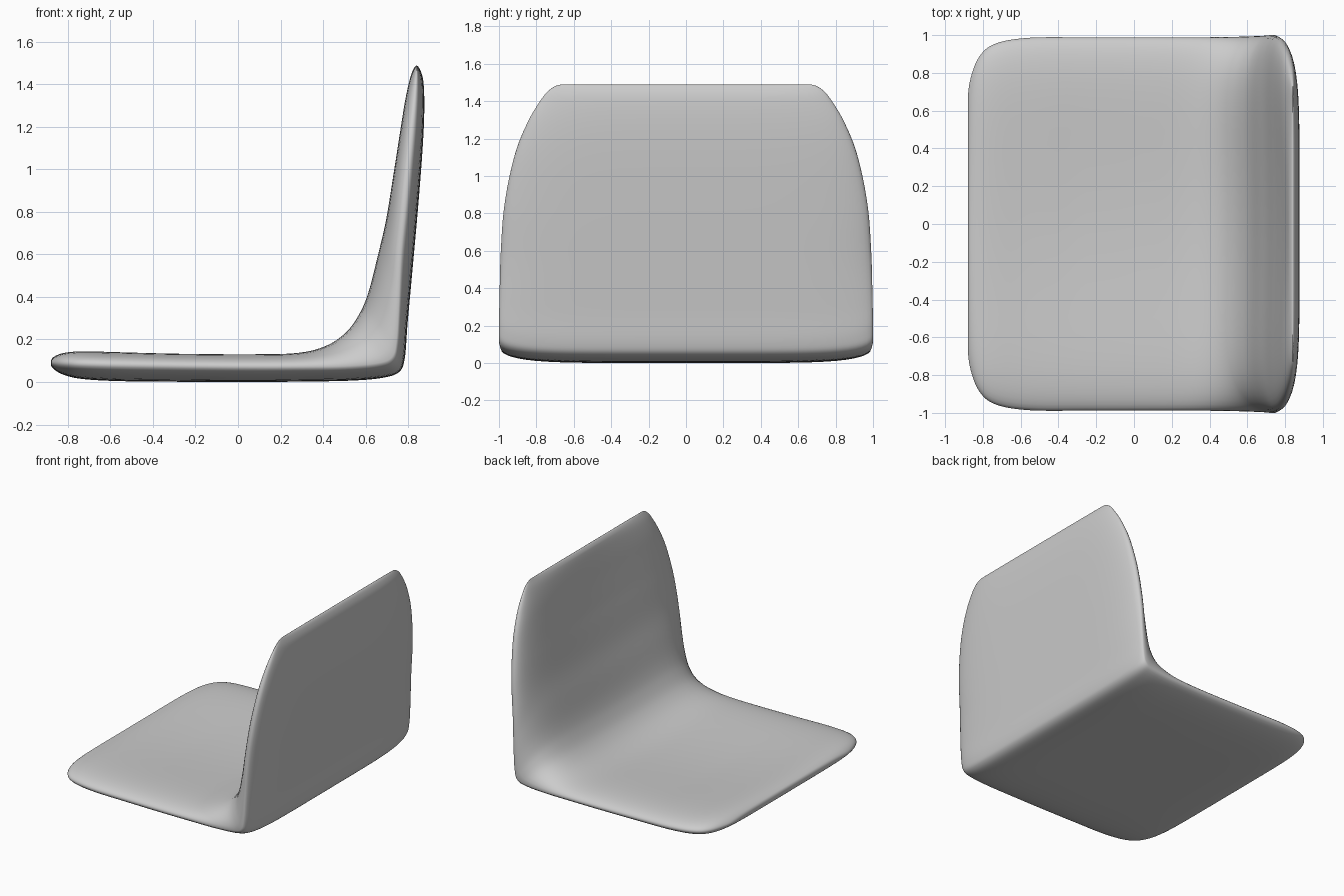
import bpy, bmesh, math

if "Cube" in bpy.data.objects:
    bpy.data.objects.remove(bpy.data.objects["Cube"])

# Stations along the shell: outer x,z, edge x,z, inner x,z, half width
seat = [
    (-.88, .09, -.88, .09, -.88, .09, .62),
    (-.869, .063, -.869, .09, -.869, .117, .755),
    (-.82, .034, -.82, .088, -.82, .141, .885),
    (-.73, .014, -.73, .085, -.73, .152, .956),
    (-.55, .004, -.55, .08, -.55, .15, .986),
    (-.25, .001, -.25, .075, -.25, .144, .988),
    (.05, 0, .05, .072, .05, .142, .988),
    (.30, .002, .30, .072, .27, .148, .988),
    (.52, .006, .50, .075, .40, .180, .99),
    (.67, .018, .66, .09, .495, .245, .995),
]
backrest = [
    (.755, .045, .725, .12, .56, .335, 1.0),
    (.784, .11, .745, .20, .605, .44, 1.0),
    (.797, .27, .755, .36, .65, .61, .997),
    (.818, .50, .765, .60, .69, .78, .99),
    (.845, .80, .79, .85, .725, 1.0, .97),
    (.867, 1.08, .815, 1.1, .757, 1.2, .918),
    (.876, 1.27, .83, 1.28, .778, 1.32, .85),
    (.873, 1.40, .837, 1.40, .80, 1.41, .78),
    (.860, 1.46, .84, 1.46, .82, 1.462, .73),
    (.84, 1.488, .84, 1.488, .84, 1.488, .67),
]
SIDES, STEPS = 72, 6
DISH = 0.035


def mirrored(tip, nxt):
    """Station past a tip, so the thin end rounds over smoothly."""
    return nxt[4:6] + nxt[2:4] + nxt[0:2] + (2 * tip[6] - nxt[6],)


def spline(a, b, c, d, t):
    return [0.5 * (2 * q + (r - p) * t + (2 * p - 5 * q + 4 * r - s) * t * t
                   + (3 * q - p - 3 * r + s) * t ** 3)
            for p, q, r, s in zip(a, b, c, d)]


# Smooth the stations
pts = seat + backrest
pts = [mirrored(pts[0], pts[1])] + pts + [mirrored(pts[-1], pts[-2])]
rows = [spline(*pts[i:i + 4], k / STEPS)
        for i in range(len(pts) - 3) for k in range(STEPS)]
rows.append(list(pts[-2]))

# Loft rounded cross-sections, with the sitting side gently dished
bm = bmesh.new()
rings = []
for n, (ox, oz, ex, ez, ix, iz, w) in enumerate(rows):
    thick = math.hypot(ox - ix, oz - iz) or 1
    u = n / (len(rows) - 1)
    depth = DISH * min(1, max(0, (min(u, 1 - u) - .05) / .2)) / thick
    ring = []
    for j in range(SIDES):
        c = math.cos(2 * math.pi * j / SIDES)
        inner = j <= SIDES // 2
        s = math.sqrt(max(0, 1 - abs(c) ** (7 if inner else 6)))
        tx, tz = (ix, iz) if inner else (ox, oz)
        d = depth * (1 - c * c) ** 2 if inner else 0
        ring.append(bm.verts.new((ex + s * (tx - ex) + d * (ox - ix), w * c,
                                  ez + s * (tz - ez) + d * (oz - iz))))
    rings.append(ring)
for r0, r1 in zip(rings, rings[1:]):
    for j in range(SIDES):
        k = (j + 1) % SIDES
        bm.faces.new((r0[j], r0[k], r1[k], r1[j]))

# Close the thin front and top edges
bmesh.ops.remove_doubles(bm, verts=rings[0] + rings[-1], dist=1e-5)
bmesh.ops.recalc_face_normals(bm, faces=bm.faces)
for f in bm.faces:
    f.smooth = True
mesh = bpy.data.meshes.new("seat_shell")
bm.to_mesh(mesh)
bm.free()
bpy.context.collection.objects.link(bpy.data.objects.new("seat_shell", mesh))
